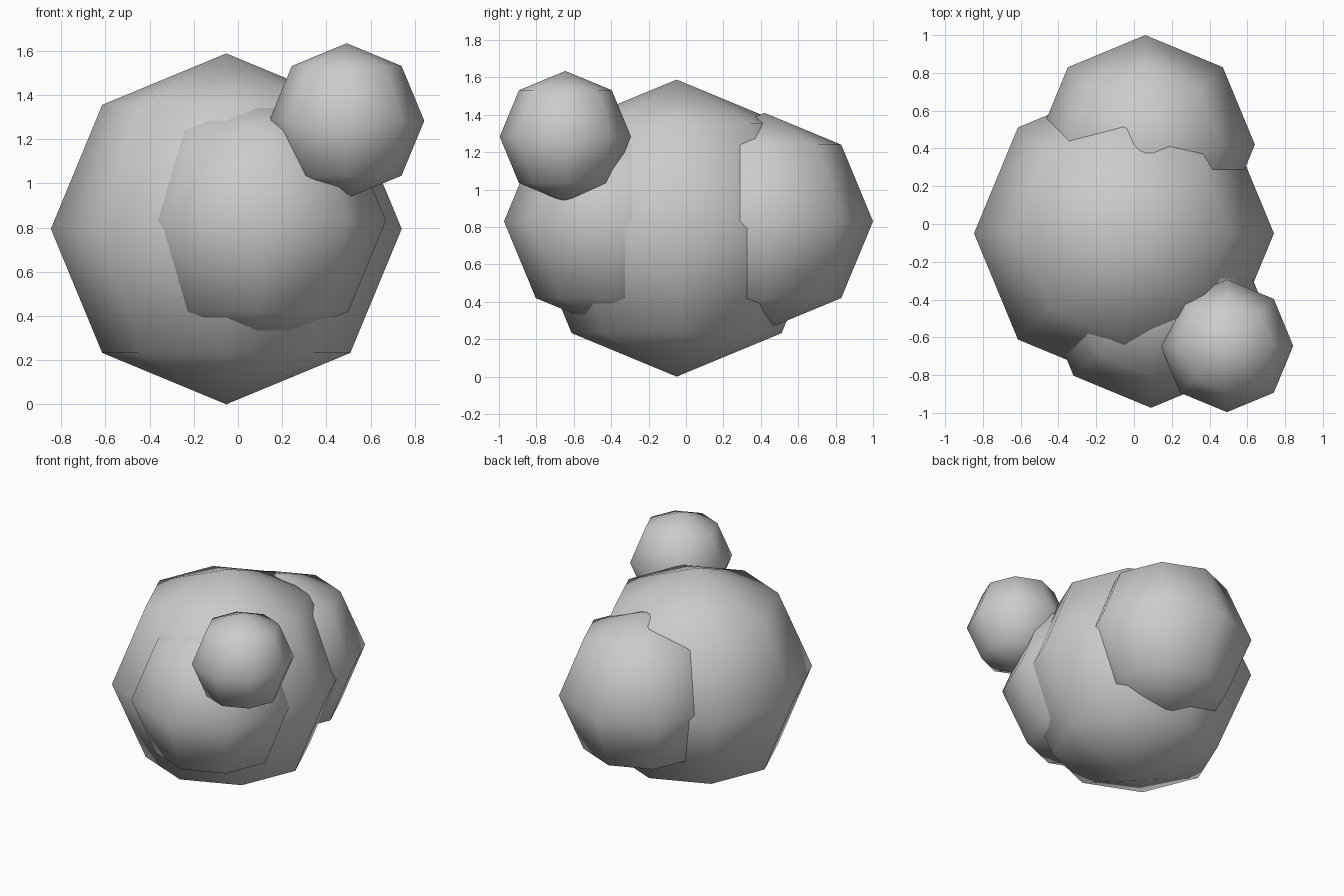
import bpy

if "Cube" in bpy.data.objects:
    bpy.data.objects.remove(bpy.data.objects["Cube"])


def ball(name, radius, centre):
    """Low-poly smooth-shaded ball with 8 sides and 4 rings."""
    bpy.ops.mesh.primitive_uv_sphere_add(
        segments=8, ring_count=4, radius=radius, location=centre)
    obj = bpy.context.object
    obj.name = name
    bpy.ops.object.shade_smooth()
    return obj


# Large central lump
ball("main_lump", 0.794, (-0.053, -0.05, 0.794))
# Medium lumps bulging out of the front and back
ball("front_lump", 0.58, (0.09, -0.393, 0.83))
ball("back_lump", 0.58, (0.06, 0.42, 0.83))
# Small lump at the upper front right
ball("small_lump", 0.351, (0.492, -0.645, 1.283))
